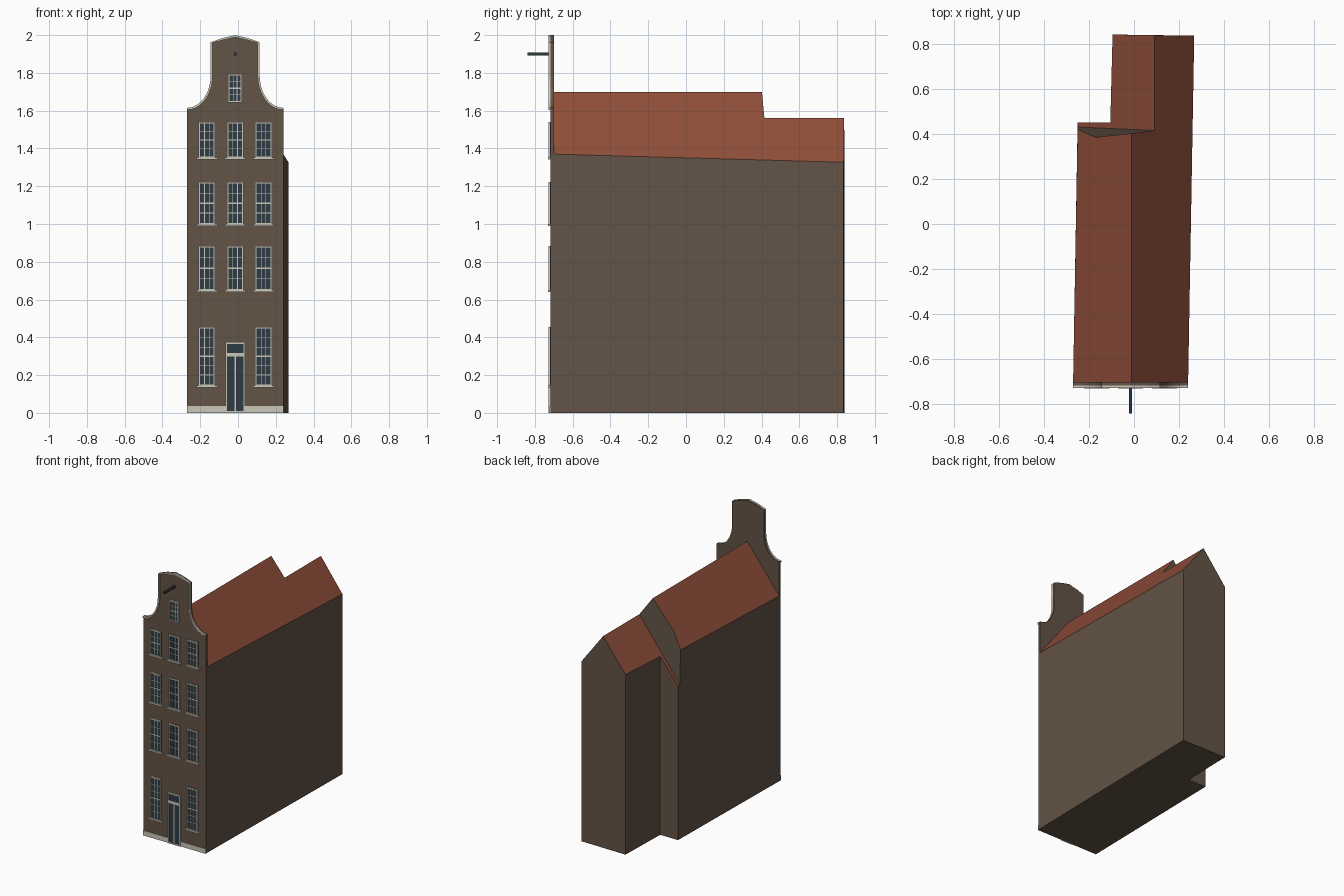
import bpy, bmesh, math
from mathutils import Vector

if "Cube" in bpy.data.objects:
    bpy.data.objects.remove(bpy.data.objects["Cube"])


def material(name, rgb):
    m = bpy.data.materials.new(name)
    m.diffuse_color = (*rgb, 1)
    m.use_nodes = True
    m.node_tree.nodes["Principled BSDF"].inputs["Base Color"].default_value = m.diffuse_color
    return m


BRICK = material("brown brick", (0.125, 0.088, 0.062))
TILE = material("red roof tile", (0.27, 0.075, 0.042))
CREAM = material("cream trim", (0.60, 0.57, 0.49))
GLASS = material("dark glass", (0.026, 0.044, 0.056))
BEAM = material("dark beam", (0.03, 0.04, 0.046))

FRONT, BACK = -0.717, -0.70     # facade planes
CX = -0.015                     # facade centre line


def finish(name, bm, *mats):
    bmesh.ops.recalc_face_normals(bm, faces=bm.faces)
    me = bpy.data.meshes.new(name)
    bm.to_mesh(me)
    bm.free()
    for m in mats:
        me.materials.append(m)
    ob = bpy.data.objects.new(name, me)
    bpy.context.collection.objects.link(ob)
    return ob


def boxes(name, mat, items):
    """One object from boxes given as (x0, x1, y0, y1, z0, z1)."""
    bm = bmesh.new()
    for x0, x1, y0, y1, z0, z1 in items:
        vs = bmesh.ops.create_cube(bm, size=1)["verts"]
        for v in vs:
            v.co = ((x0 + x1) / 2 + v.co.x * (x1 - x0),
                    (y0 + y1) / 2 + v.co.y * (y1 - y0),
                    (z0 + z1) / 2 + v.co.z * (z1 - z0))
    return finish(name, bm, mat)


def extrude_y(bm, pts, y0, y1):
    """Solid from an x-z outline between two y planes."""
    f = bm.faces.new([bm.verts.new((x, y0, z)) for x, z in pts])
    new = bmesh.ops.extrude_face_region(bm, geom=[f])["geom"]
    for v in new:
        if isinstance(v, bmesh.types.BMVert):
            v.co.y = y1


# House body: tapering walls, main ridge roof and lower rear annex
bm = bmesh.new()
V = {k: bm.verts.new(co) for k, co in {
    "a": (-.27, BACK, 0), "b": (.24, BACK, 0), "c": (.267, .835, 0),
    "d": (-.095, .84, 0), "e": (-.105, .45, 0), "f": (-.25, .45, 0),
    "A": (-.27, BACK, 1.365), "B": (.24, BACK, 1.37), "C": (.267, .835, 1.327),
    "D": (-.095, .84, 1.327), "E": (-.105, .45, 1.315), "F": (-.25, .45, 1.137),
    "R": (-.01, BACK, 1.70), "S": (-.01, .402, 1.70),      # main ridge
    "P": (.09, .415, 1.56), "Q": (.09, .837, 1.56),        # annex ridge
    "M": (-.17, .385, 1.495), "N": (-.17, .395, 1.235),    # rear gable bend
    "G": (-.25, .42, 1.39), "H": (-.25, .43, 1.14)}.items()}
WALLS = ["afFHGA", "abBRA", "bcCB", "cdDQC", "deED", "efFE", "SPNHGM", "abcdef"]
ROOFS = ["BCQPSR", "PQDEFHN", "RSMGA"]
for i, group in enumerate((WALLS, ROOFS)):
    for loop in group:
        bm.faces.new([V[k] for k in loop]).material_index = i
finish("house_body", bm, BRICK, TILE)

# Bell gable outline: half profile, mirrored about the centre line
half = [(0, 2.0), (0.07, 1.984), (0.13, 1.962), (0.13, 1.785)]
for i in range(1, 11):
    t = math.radians(90 * i / 10)
    half.append((0.255 - 0.125 * math.cos(t), 1.785 - 0.17 * math.sin(t)))
top = [(CX - x, z) for x, z in reversed(half)] + [(CX + x, z) for x, z in half[1:]]
bm = bmesh.new()
extrude_y(bm, [(CX - .255, 0)] + top + [(CX + .255, 0)], FRONT, BACK)
finish("front_facade", bm, BRICK)

# Cream coping following the gable edge
W = 0.011
inner = []
for i, p in enumerate(top):
    a, b = Vector(top[max(i - 1, 0)]), Vector(top[min(i + 1, len(top) - 1)])
    d = (b - a).normalized()
    inner.append((p[0] + d.y * W, p[1] - d.x * W))
bm = bmesh.new()
rows = [[bm.verts.new((x, y, z)) for x, z in pts] for pts, y in
        ((top, FRONT + .002), (top, -.727), (inner, -.727), (inner, FRONT + .002))]
for r, s in zip(rows, rows[1:] + rows[:1]):
    for i in range(len(top) - 1):
        bm.faces.new((r[i], r[i + 1], s[i + 1], s[i]))
for i in (0, -1):
    bm.faces.new([r[i] for r in rows])
finish("gable_coping", bm, CREAM)


def window(x, z0, z1, w, rows, sill=True):
    """Sash window: glass plate, cream frame, glazing bars and sill."""
    h, t, m = w / 2, 0.008, 0.0035
    boxes("window_glass", GLASS, [(x - h, x + h, -.721, FRONT + .002, z0, z1)])
    y0, y1 = -.727, FRONT + .002
    parts = [(x - h, x - h + t, y0, y1, z0, z1), (x + h - t, x + h, y0, y1, z0, z1),
             (x - h + t, x + h - t, y0, y1, z1 - t, z1),
             (x - h + t, x + h - t, y0, y1, z0, z0 + t)]
    for k in (-1, 1):
        c = x + k * (w - 2 * t) / 6
        parts.append((c - m / 2, c + m / 2, -.724, y1, z0 + t, z1 - t))
    for k in range(1, rows):
        c = z0 + t + (z1 - z0 - 2 * t) * k / rows
        b = m if k == rows // 2 else m / 2
        parts.append((x - h + t, x + h - t, -.7235, y1, c - b, c + b))
    if sill:
        parts.append((x - h - .012, x + h + .012, -.73, y1, z0 - .008, z0 + .003))
    boxes("window_frame", CREAM, parts)


# Three upper floors, ground floor and attic window
for z0, z1 in ((1.35, 1.54), (0.998, 1.222), (0.648, 0.884)):
    for k in (-1, 0, 1):
        window(CX + k * .15, z0, z1, .088, 4)
for k in (-1, 1):
    window(CX + k * .15, .143, .455, .088, 6)
window(CX, 1.642, 1.795, .074, 4, sill=False)

# Double door with transom light
boxes("door_panels", GLASS, [(CX - .045, CX + .045, -.721, FRONT + .002, .008, .368)])
y0, y1 = -.727, FRONT + .002
boxes("door_frame", CREAM, [
    (CX - .052, CX - .043, y0, y1, 0, .375), (CX + .043, CX + .052, y0, y1, 0, .375),
    (CX - .043, CX + .043, y0, y1, .366, .375), (CX - .043, CX + .043, y0, y1, .298, .318),
    (CX - .004, CX + .004, -.724, y1, .008, .298), (CX - .043, CX + .043, y0, y1, 0, .01)])

# Stone plinth either side of the door
boxes("stone_plinth", CREAM, [
    (CX - .255, CX - .052, -.722, y1, 0, .036), (CX + .052, CX + .255, -.722, y1, 0, .036)])

# Hoisting beam
boxes("hoist_beam", BEAM, [(CX - .007, CX + .007, -.84, FRONT + .004, 1.892, 1.908)])
